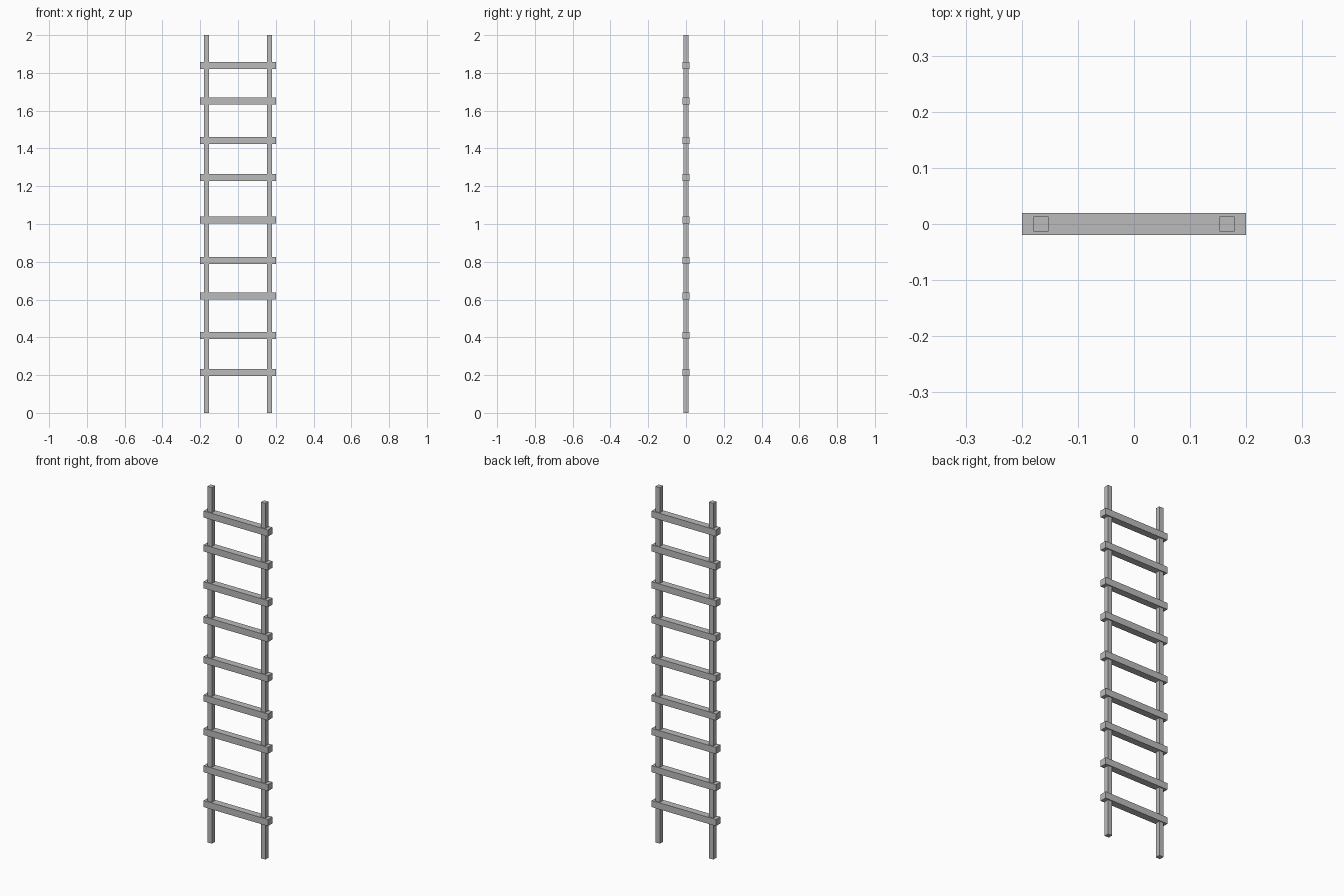
import bpy

# Remove the default cube only
default_cube = bpy.data.objects.get("Cube")
if default_cube:
    bpy.data.objects.remove(default_cube, do_unlink=True)

# Single plain grey
GREY = (0.5, 0.5, 0.5, 1.0)
grey = bpy.data.materials.new("plain_grey")
grey.use_nodes = True
grey.diffuse_color = GREY
grey.node_tree.nodes["Principled BSDF"].inputs["Base Color"].default_value = GREY


def box(name, centre, size):
    """Add a sharp-edged box with its scale applied."""
    bpy.ops.mesh.primitive_cube_add(size=1, location=centre)
    obj = bpy.context.object
    obj.name = name
    obj.scale = size
    bpy.ops.object.transform_apply(location=False, rotation=False, scale=True)
    obj.data.materials.append(grey)
    return obj


# Upright rails
RAIL = 0.027
for side, x in (("left", 0.166), ("right", -0.166)):
    box(side + "_rail", (x, 0, 1), (RAIL, RAIL, 2))

# Unevenly spaced rungs, running through and past both rails
RUNG_SIZE = (0.4, 0.039, 0.037)
RUNG_HEIGHTS = (0.214, 0.41, 0.619, 0.807, 1.022, 1.247, 1.443, 1.65, 1.84)
for number, z in enumerate(RUNG_HEIGHTS, 1):
    box(f"rung_{number}", (0, 0, z), RUNG_SIZE)
